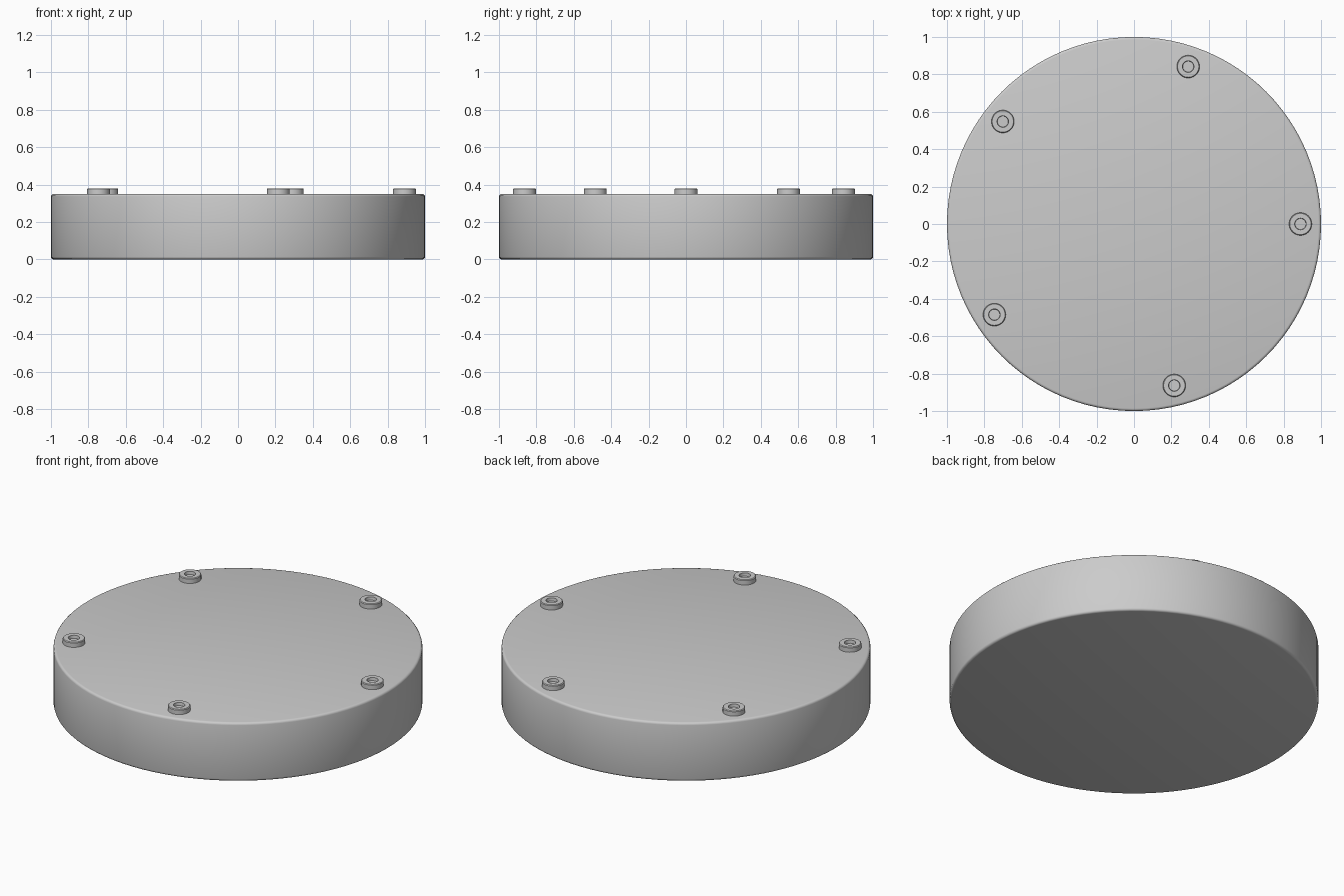
import bpy, math

if "Cube" in bpy.data.objects:
    bpy.data.objects.remove(bpy.data.objects["Cube"])


def lathe(name, profile, sides, location=(0, 0, 0)):
    """Revolve an (r, z) profile, listed bottom to top, and cap both ends."""
    verts, faces = [], []
    for r, z in profile:
        for i in range(sides):
            a = 2 * math.pi * i / sides
            verts.append((r * math.cos(a), r * math.sin(a), z))
    for k in range(len(profile) - 1):
        for i in range(sides):
            j = (i + 1) % sides
            faces.append((k * sides + i, k * sides + j,
                          (k + 1) * sides + j, (k + 1) * sides + i))
    faces.append(tuple(reversed(range(sides))))
    last = (len(profile) - 1) * sides
    faces.append(tuple(range(last, last + sides)))
    mesh = bpy.data.meshes.new(name)
    mesh.from_pydata(verts, [], faces)
    obj = bpy.data.objects.new(name, mesh)
    bpy.context.collection.objects.link(obj)
    obj.location = location
    bpy.ops.object.select_all(action='DESELECT')
    obj.select_set(True)
    bpy.context.view_layer.objects.active = obj
    bpy.ops.object.shade_smooth_by_angle(angle=math.radians(35))
    return obj


# Thick disc with softly rounded rims
R, TOP, B = 1.0, 0.35, 0.014
arc = [math.radians(a) for a in (0, 30, 60, 90)]
lower = [(R - B + B * math.sin(a), B - B * math.cos(a)) for a in arc]
upper = [(R - B + B * math.cos(a), TOP - B + B * math.sin(a)) for a in arc]
lathe("disc_body", lower + upper, 96)

# Five bolt heads with round sockets, 71 degrees apart
bolt = [(0.061, -0.01), (0.061, 0.026), (0.057, 0.03),
        (0.031, 0.03), (0.029, 0.012)]
for n in range(5):
    a = math.radians(71 * n)
    lathe(f"bolt_head_{n + 1}", bolt, 32,
          (0.89 * math.cos(a), 0.89 * math.sin(a), TOP))
